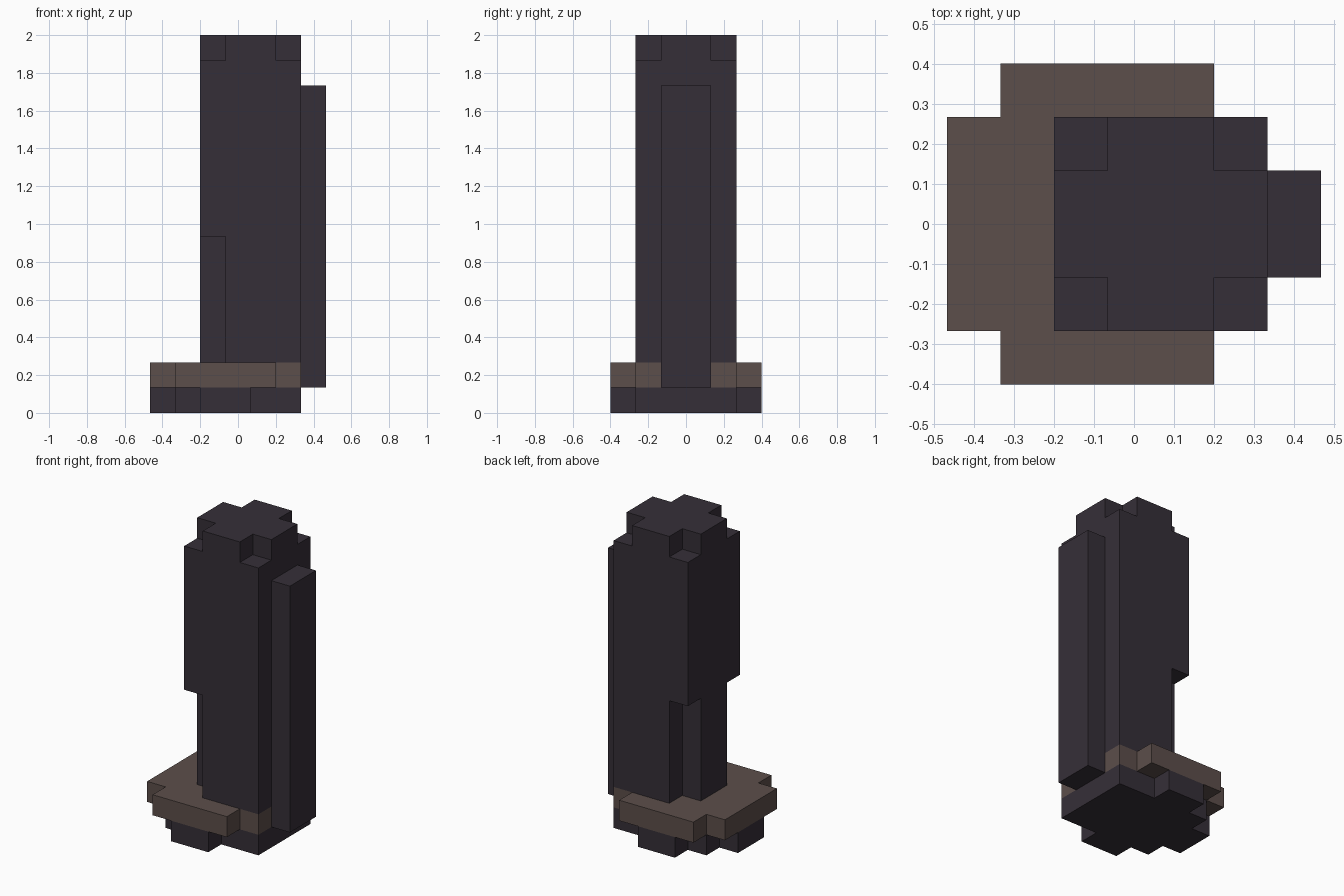
import bpy
import bmesh
from itertools import product
from mathutils import Vector

cube = bpy.data.objects.get("Cube")
if cube:
    bpy.data.objects.remove(cube)

UNIT = 2 / 15                      # edge of one block
ORIGIN = Vector((3.5, 3, 0))       # block coordinates of the model centre


def make_material(name, rgb):
    mat = bpy.data.materials.new(name)
    mat.use_nodes = True
    mat.diffuse_color = (*rgb, 1)
    mat.node_tree.nodes["Principled BSDF"].inputs["Base Color"].default_value = (*rgb, 1)
    return mat


def cells(x, y, z):
    """All blocks inside the given (start, end) ranges."""
    return set(product(range(*x), range(*y), range(*z)))


def build(name, blocks, mat):
    """Skin a set of blocks with outer faces and merge the flat areas."""
    bm = bmesh.new()
    for block in blocks:
        for axis, side in product(range(3), (0, 1)):
            neighbour = list(block)
            neighbour[axis] += 2 * side - 1
            if tuple(neighbour) in blocks:
                continue
            u, v = (axis + 1) % 3, (axis + 2) % 3
            ring = []
            for a, b in ((0, 0), (1, 0), (1, 1), (0, 1)):
                p = Vector(block)
                p[axis] += side
                p[u] += a
                p[v] += b
                ring.append(bm.verts.new((p - ORIGIN) * UNIT))
            bm.faces.new(ring if side else ring[::-1])
    bmesh.ops.remove_doubles(bm, verts=bm.verts, dist=UNIT / 100)
    bmesh.ops.dissolve_limit(bm, angle_limit=0.01, verts=bm.verts, edges=bm.edges)
    mesh = bpy.data.meshes.new(name)
    bm.to_mesh(mesh)
    bm.free()
    mesh.materials.append(mat)
    obj = bpy.data.objects.new(name, mesh)
    bpy.context.collection.objects.link(obj)
    return obj


dark = make_material("dark plum", (0.036, 0.028, 0.039))
brown = make_material("dull brown", (0.107, 0.077, 0.069))

# Foot: a stepped slab with tabs at the front, back and one side
foot = cells((1, 6), (1, 5), (0, 1))
foot |= cells((2, 4), (0, 6), (0, 1)) | cells((0, 1), (2, 4), (0, 1))
build("foot", foot, dark)

# Collar: wider brown slab, its narrow end level with the shaft
collar = cells((0, 6), (1, 5), (1, 2)) | cells((1, 5), (0, 6), (1, 2))
build("collar", collar, brown)

# Shaft: notched at the four top corners and along two lower corners
shaft = cells((2, 6), (1, 5), (2, 15))
for y in (1, 4):
    shaft -= cells((2, 3), (y, y + 1), (2, 7))
    for x in (2, 5):
        shaft -= cells((x, x + 1), (y, y + 1), (14, 15))
build("shaft", shaft, dark)

# Spine: tall rib on the side of the shaft
build("spine", cells((6, 7), (2, 4), (1, 13)), dark)
